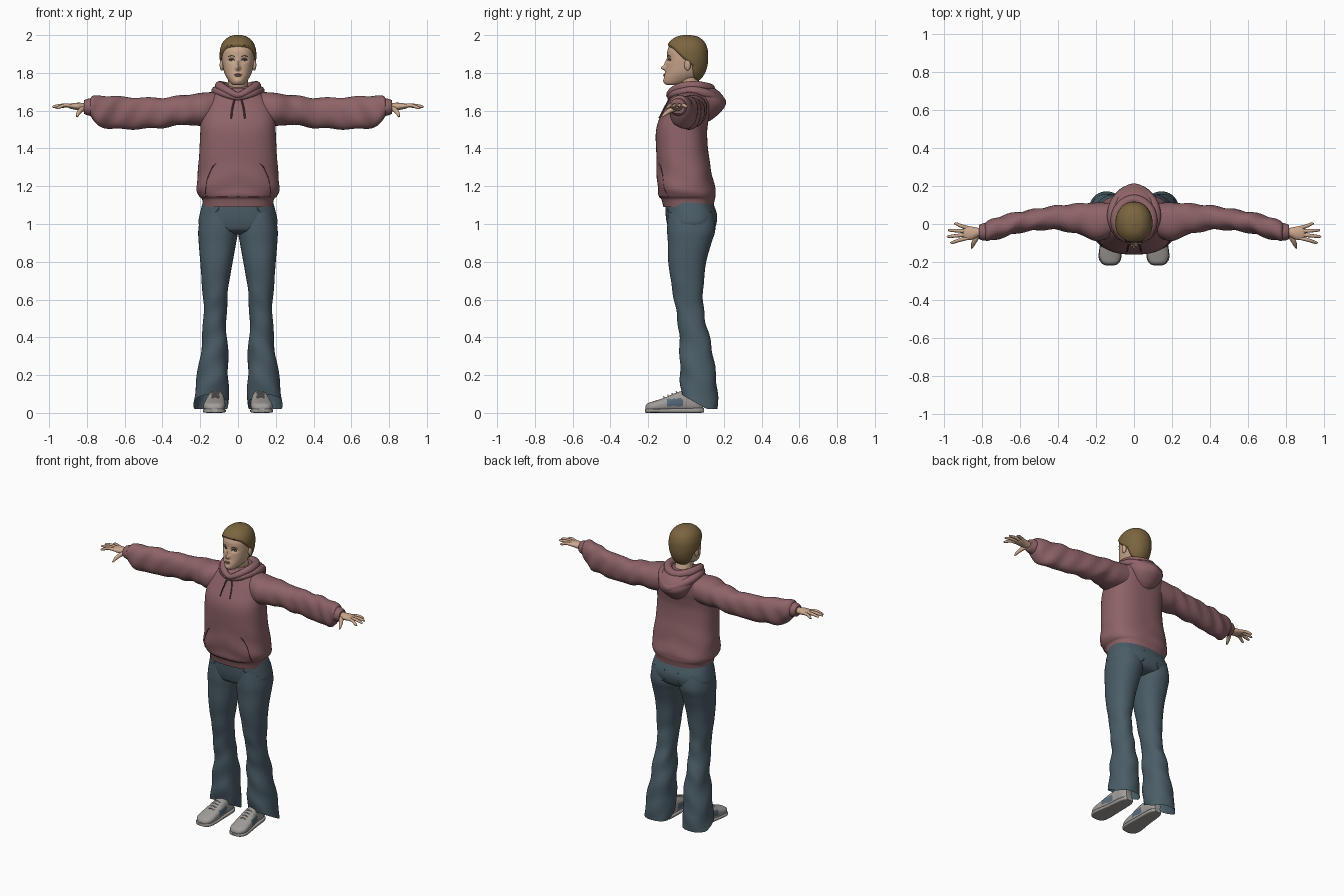
import bpy, bmesh, math
from mathutils import Vector
from mathutils.bvhtree import BVHTree

cube = bpy.data.objects.get("Cube")
if cube:
    bpy.data.objects.remove(cube)


def material(name, r, g, b):
    m = bpy.data.materials.new(name)
    m.use_nodes = True
    m.diffuse_color = (r, g, b, 1)
    m.node_tree.nodes["Principled BSDF"].inputs["Base Color"].default_value = (r, g, b, 1)
    return m


ROSE = material("dusty rose fleece", .27, .125, .135)
SEAM = material("dark rose seam", .12, .05, .055)
DENIM = material("blue grey denim", .07, .11, .135)
HAIR = material("brown hair", .20, .13, .05)
SKIN = material("skin", .60, .39, .27)
SHOE = material("warm grey shoe", .36, .34, .32)
PATCH = material("slate blue patch", .10, .15, .20)
LIP = material("lips", .42, .20, .16)
WHITE = material("eye white", .55, .52, .48)
IRIS = material("dark iris", .04, .05, .06)


def spline(rows, sub, closed=False):
    """Smooth curve through rows of numbers."""
    n, out = len(rows), []
    for i in range(n if closed else n - 1):
        pick = [(i + k) % n if closed else min(max(i + k, 0), n - 1) for k in (-1, 0, 1, 2)]
        a, b, c, d = (rows[j] for j in pick)
        for s in range(sub):
            t = s / sub
            out.append([.5 * (2 * q + (r - p) * t + (2 * p - 5 * q + 4 * r - s2) * t * t
                              + (3 * q - p - 3 * r + s2) * t ** 3) for p, q, r, s2 in zip(a, b, c, d)])
    return out if closed else out + [list(rows[-1])]


def skin_rings(name, rings, mats, closed=False, caps=True, mirror=False, rule=None):
    """Join rings of points into a smooth object; return its surface tree."""
    bm = bmesh.new()
    vs = [[bm.verts.new(p) for p in ring] for ring in rings]
    m = len(vs[0])
    for i in range(len(vs) if closed else len(vs) - 1):
        a, b = vs[i], vs[(i + 1) % len(vs)]
        for j in range(m):
            bm.faces.new((a[j], a[(j + 1) % m], b[(j + 1) % m], b[j]))
    if caps and not closed:
        bm.faces.new(vs[0])
        bm.faces.new(vs[-1])
    bmesh.ops.recalc_face_normals(bm, faces=bm.faces)
    bm.normal_update()
    if rule:
        for f in bm.faces:
            f.material_index = rule(f)
    tree = BVHTree.FromBMesh(bm)
    finish(name, bm, mats, mirror)
    return tree


def finish(name, bm, mats, mirror):
    me = bpy.data.meshes.new(name)
    bm.to_mesh(me)
    bm.free()
    for mat in mats:
        me.materials.append(mat)
    ob = bpy.data.objects.new(name, me)
    bpy.context.collection.objects.link(ob)
    if mirror:
        ob.modifiers.new("Mirror", 'MIRROR').use_mirror_merge = False
    bpy.ops.object.select_all(action='DESELECT')
    ob.select_set(True)
    bpy.context.view_layer.objects.active = ob
    bpy.ops.object.shade_smooth_by_angle(angle=math.radians(50))


def loft(name, rows, axis, mats, power=2.0, seg=48, sub=6, fn=None, **kw):
    """Rows are (position on axis, min and max of one side, min and max of the other)."""
    rings = []
    for t, a0, a1, b0, b1 in spline(rows, sub):
        ring = []
        for k in range(seg):
            w = 2 * math.pi * k / seg
            c, s = math.cos(w), math.sin(w)
            a = (a0 + a1) / 2 + (a1 - a0) / 2 * math.copysign(abs(c) ** (2 / power), c)
            b = (b0 + b1) / 2 + (b1 - b0) / 2 * math.copysign(abs(s) ** (2 / power), s)
            p = Vector({'x': (t, a, b), 'y': (a, t, b), 'z': (a, b, t)}[axis])
            ring.append(fn(p) if fn else p)
        rings.append(ring)
    return skin_rings(name, rings, mats, **kw)


def tube(name, pts, mat, closed=False, seg=10, sub=6, mirror=False):
    """Points are (x, y, z, radius)."""
    path = spline(pts, sub, closed)
    n, rings = len(path), []
    for i, (x, y, z, r) in enumerate(path):
        lo, hi = ((i - 1) % n, (i + 1) % n) if closed else (max(i - 1, 0), min(i + 1, n - 1))
        d = (Vector(path[hi][:3]) - Vector(path[lo][:3])).normalized()
        u = d.cross(Vector((0, 0, 1)) if abs(d.z) < .8 else Vector((0, 1, 0))).normalized()
        v = d.cross(u)
        rings.append([Vector((x, y, z)) + r * (u * math.cos(w) + v * math.sin(w))
                      for w in (2 * math.pi * k / seg for k in range(seg))])
    skin_rings(name, rings, [mat], closed=closed, mirror=mirror)


def blob(name, centre, size, mat, mirror=False):
    bm = bmesh.new()
    bmesh.ops.create_uvsphere(bm, u_segments=20, v_segments=12, radius=1)
    for v in bm.verts:
        v.co = Vector([c + s * q for c, s, q in zip(centre, size, v.co)])
    finish(name, bm, [mat], mirror)


def on_surface(tree, x, z, side=-1):
    hit = tree.ray_cast(Vector((x, side, z)), Vector((0, -side, 0)))[0]
    return hit.y if hit else 0


def seam(name, tree, pts, mat, r=.003, side=-1, lift=0.0):
    tube(name, [(x, on_surface(tree, x, z, side) + side * lift, z, r) for x, z in pts],
         mat, seg=6, mirror=True)


def clamp(t):
    return min(max(t, 0), 1)


# Hoodie body with a ribbed hem
def body_folds(p):
    low = clamp((1.42 - p.z) / .25) * clamp((p.z - 1.14) / .04)
    p.y += .004 * low * math.sin(38 * p.z + 14 * abs(p.x))
    p.x *= 1 + .012 * low * math.sin(45 * p.z + 20 * p.y)
    return p


torso = loft("hoodie_body", [
    (1.09, -.183, .183, -.12, .145), (1.13, -.19, .19, -.13, .152), (1.15, -.207, .207, -.145, .156),
    (1.19, -.22, .22, -.152, .152), (1.28, -.212, .212, -.155, .135), (1.38, -.205, .205, -.158, .118),
    (1.48, -.2, .2, -.16, .112), (1.54, -.198, .198, -.148, .118), (1.60, -.192, .192, -.118, .13),
    (1.65, -.172, .172, -.092, .135), (1.69, -.13, .13, -.072, .125), (1.72, -.07, .07, -.05, .1)],
    'z', [ROSE], power=2.5, seg=72, fn=body_folds)
seam("hem_line", torso, [(.0, 1.143), (.07, 1.143), (.13, 1.145), (.175, 1.147)], SEAM, .002)
seam("pocket_openings", torso, [(.115, 1.32), (.135, 1.30), (.158, 1.25), (.17, 1.19), (.172, 1.16)], SEAM)


# Sleeves, cuffs
def sleeve_folds(p):
    w = clamp((p.x - .2) / .1)
    p.z += .004 * w * math.sin(42 * p.x + 25 * p.y)
    p.y += .004 * w * math.sin(55 * p.x + 30 * p.z)
    return p


loft("sleeves", [
    (.09, -.05, .11, 1.54, 1.70), (.19, -.09, .112, 1.52, 1.695), (.28, -.058, .108, 1.525, 1.682),
    (.42, -.03, .095, 1.508, 1.668), (.58, -.042, .068, 1.502, 1.672), (.68, -.068, .048, 1.504, 1.676),
    (.735, -.085, .028, 1.522, 1.684), (.77, -.09, .015, 1.555, 1.678), (.785, -.08, .002, 1.58, 1.655)],
    'x', [ROSE], power=2.2, fn=sleeve_folds, mirror=True)
loft("cuffs", [(.765, -.085, .005, 1.57, 1.668), (.79, -.087, .004, 1.574, 1.664),
               (.812, -.08, -.004, 1.582, 1.657), (.815, -.074, -.01, 1.588, 1.65)],
     'x', [ROSE], mirror=True)

# Hood lying on the back, with folded rims around the neck
loft("hood", [
    (1.545, -.03, .03, .08, .125), (1.575, -.07, .07, .06, .165), (1.625, -.105, .105, .03, .207),
    (1.67, -.125, .125, -.02, .2), (1.71, -.115, .115, -.04, .165), (1.73, -.09, .09, -.02, .12)],
    'z', [ROSE], power=1.9)


def rim(name, half):
    other = [(-x, y, z, r) for x, y, z, r in reversed(half) if x > 0]
    tube(name, half + other, ROSE, closed=True, seg=14)


rim("hood_inner_rim", [(0, -.088, 1.682, .017), (.055, -.07, 1.705, .021), (.094, -.01, 1.728, .025),
                       (.09, .06, 1.73, .026), (.05, .11, 1.722, .026), (0, .128, 1.716, .026)])
rim("hood_outer_fold", [(0, -.085, 1.668, .014), (.075, -.06, 1.69, .02), (.115, .02, 1.705, .024),
                        (.105, .10, 1.692, .026), (.06, .155, 1.665, .028), (0, .185, 1.645, .028)])
seam("drawstrings", torso, [(.012, 1.672), (.022, 1.645), (.032, 1.60), (.036, 1.56)], SEAM, .0045, lift=.004)


# Jeans
def leg_shape(p):
    w = clamp((.2 - p.z) / .16)
    p.z += .075 * w * clamp((.11 - p.y) / .13)
    fold = clamp((.75 - p.z) / .2)
    p.x += .004 * fold * math.sin(30 * p.z + 25 * p.y)
    p.y += .003 * fold * math.sin(42 * p.z + 30 * p.x)
    return p


seat = loft("jeans_seat", [
    (.945, -.12, .12, -.04, .09), (.965, -.18, .18, -.085, .14), (1.0, -.208, .208, -.1, .16),
    (1.05, -.203, .203, -.108, .164), (1.12, -.185, .185, -.11, .14)], 'z', [DENIM], power=2.4, seg=64)
legs = loft("jeans_legs", [
    (1.06, .01, .195, -.095, .145), (.97, .0, .21, -.1, .155), (.90, .01, .208, -.096, .135),
    (.80, .028, .2, -.094, .107), (.70, .045, .192, -.08, .095), (.60, .058, .185, -.064, .09),
    (.50, .062, .183, -.046, .1), (.40, .058, .188, -.036, .125), (.25, .052, .208, -.032, .152),
    (.12, .05, .226, -.03, .166), (.02, .053, .236, -.022, .17)],
    'z', [DENIM], power=2.2, fn=leg_shape, caps=False, mirror=True)
seam("back_pockets", seat, [(.05, 1.065), (.052, 1.0), (.09, .98), (.135, 1.0), (.14, 1.065)],
     DENIM, .003, side=1)
seam("front_pockets", seat, [(.10, 1.085), (.12, 1.06), (.15, 1.045), (.18, 1.04)], DENIM, .003)


# Shoes with soles, side patches and laces
def shoe_colour(f):
    c = f.calc_center_median()
    return int(-.095 < c.y < -.02 and .035 < c.z < .075 and abs(f.normal.x) > .4)


upper = loft("shoes", [
    (-.215, .105, .145, .015, .035), (-.203, .083, .167, .008, .05), (-.17, .069, .182, .006, .062),
    (-.11, .067, .178, .006, .082), (-.05, .07, .166, .006, .108), (0, .073, .157, .006, .118),
    (.06, .076, .152, .006, .112), (.09, .092, .136, .012, .09)],
    'y', [SHOE, PATCH], power=2.5, rule=shoe_colour, mirror=True)
loft("soles", [(-.218, .105, .145, .003, .02), (-.205, .079, .171, 0, .023), (-.165, .065, .186, 0, .023),
               (-.05, .067, .17, 0, .024), (.06, .071, .157, 0, .026), (.096, .09, .138, .002, .026)],
     'y', [SHOE], power=4, mirror=True)
for i in range(4):
    y, z = -.115 + .022 * i, .086 + .009 * i
    tube(f"shoe_lace_{i + 1}", [(.10, y, z - .008, .003), (.12, y - .003, z, .003), (.14, y, z - .008, .003)],
         WHITE, seg=6, mirror=True)

# Head: shared sections, face modelled with soft bumps
HEAD = [(1.735, -.02, .02, -.1, -.05), (1.745, -.038, .038, -.113, 0), (1.77, -.057, .057, -.116, .062),
        (1.80, -.072, .072, -.109, .088), (1.84, -.081, .081, -.104, .102), (1.88, -.086, .086, -.1, .106),
        (1.92, -.085, .085, -.098, .104), (1.955, -.072, .072, -.08, .09), (1.98, -.045, .045, -.048, .06),
        (1.99, -.008, .008, -.005, .015)]
BUMPS = [(0, 1.826, .011, .012, -.026), (0, 1.85, .008, .02, -.011), (.034, 1.868, .018, .011, .011),
         (-.034, 1.868, .018, .011, .011), (0, 1.789, .02, .01, -.006), (0, 1.757, .02, .012, -.005)]


def face_shape(p):
    if p.y < -.04:
        p.y += sum(d * math.exp(-((p.x - x) / sx) ** 2 - ((p.z - z) / sz) ** 2) for x, z, sx, sz, d in BUMPS)
    return p


HAIRLINE = [(1.755, .045), (1.84, .03), (1.88, -.02), (1.93, -.07), (1.95, -.12)]


def hair_shape(p):
    # Hair rises out of the scalp behind the hairline and sinks below it in front
    edge = HAIRLINE[0][1] if p.z < HAIRLINE[0][0] else HAIRLINE[-1][1]
    for (z0, y0), (z1, y1) in zip(HAIRLINE, HAIRLINE[1:]):
        if z0 <= p.z < z1:
            edge = y0 + (y1 - y0) * (p.z - z0) / (z1 - z0)
    amount = clamp((p.y - edge) / .022 + .5)
    out = (p - Vector((0, 0, 1.86))).normalized()
    return p + out * (.026 * amount - .0145)


face = loft("head", HEAD, 'z', [SKIN], power=2.15, seg=112, sub=9, fn=face_shape)
loft("hair", HEAD, 'z', [HAIR], power=2.15, seg=112, sub=9, fn=hair_shape)
tube("neck", [(0, .035, 1.66, .062), (0, .025, 1.72, .055), (0, .012, 1.76, .054), (0, .01, 1.81, .056)],
     SKIN, seg=28)
blob("ears", (.086, .008, 1.842), (.011, .017, .03), SKIN, mirror=True)
eye_y = on_surface(face, .034, 1.867)
blob("eyes", (.034, eye_y + .003, 1.867), (.013, .006, .006), WHITE, mirror=True)
blob("irises", (.034, eye_y - .001, 1.867), (.0055, .003, .0055), IRIS, mirror=True)
seam("upper_lids", face, [(.019, 1.867), (.027, 1.874), (.037, 1.875), (.049, 1.868)], IRIS, .0022, lift=.002)
seam("eyebrows", face, [(.017, 1.886), (.033, 1.892), (.052, 1.886)], HAIR, .0026)
mouth_y = on_surface(face, 0, 1.789)
blob("upper_lip", (0, mouth_y + .003, 1.792), (.021, .006, .004), LIP)
blob("lower_lip", (0, mouth_y + .003, 1.785), (.018, .0065, .0045), LIP)

# Hands
loft("palms", [(.78, -.062, -.02, 1.602, 1.637), (.82, -.068, -.02, 1.599, 1.641),
               (.85, -.082, -.014, 1.603, 1.642), (.885, -.084, -.01, 1.61, 1.638),
               (.897, -.076, -.018, 1.615, 1.633)], 'x', [SKIN], seg=24, mirror=True)
FINGERS = {"index": (-.073, .965, -.097, 1.612), "middle": (-.056, .983, -.066, 1.619),
           "ring": (-.038, .977, -.033, 1.621), "little": (-.021, .945, .001, 1.617)}
for finger, (y, tx, ty, tz) in FINGERS.items():
    tube(f"{finger}_fingers", [(.872, y, 1.624, .0105), ((.872 + tx) / 2, (y + ty) / 2, 1.628, .0095),
                               (tx - .012, ty, tz + .003, .0075), (tx, ty, tz, .003)], SKIN, mirror=True)
tube("thumbs", [(.815, -.05, 1.615, .015), (.835, -.085, 1.6, .013), (.847, -.11, 1.583, .010),
                (.853, -.128, 1.568, .004)], SKIN, mirror=True)
